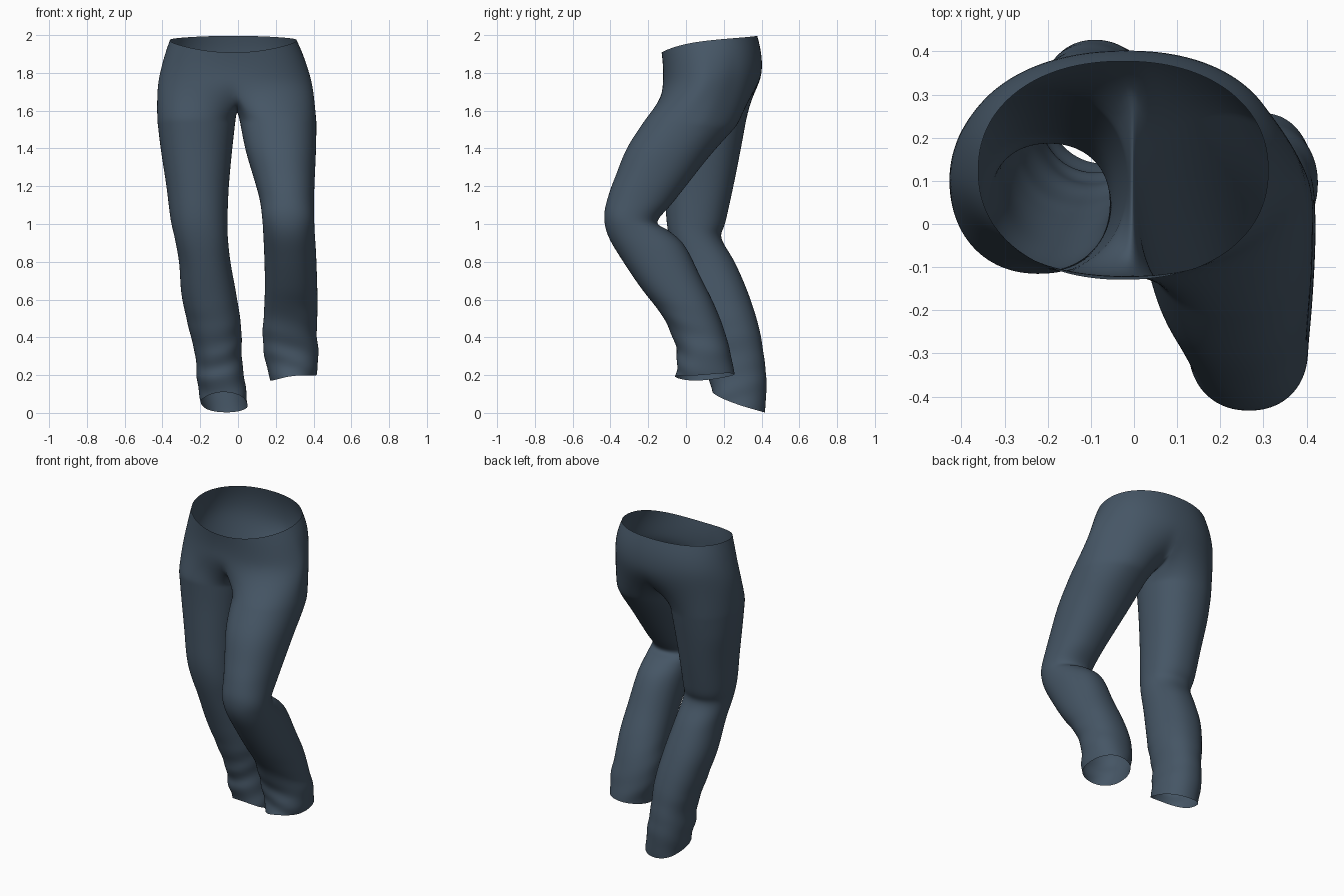
import bpy, bmesh, math
from mathutils import Vector

if "Cube" in bpy.data.objects:
    bpy.data.objects.remove(bpy.data.objects["Cube"])

HALF, CROTCH = 22, 8          # edges around half the hips / along the crotch seam
OPEN = math.radians(140)      # share of each leg ring fed by the hips

# Ring: front y, front z, back y, back z, low x, high x
TORSO = [
    (-.130, 1.908, .378, 1.996, -.362, .312),
    (-.124, 1.860, .397, 1.925, -.388, .348),
    (-.120, 1.790, .407, 1.830, -.415, .382),
    (-.126, 1.710, .390, 1.725, -.433, .407),
]
BENT_LEG = [   # inner x, outer x in the last two columns
    (-.205, 1.570, .280, 1.530, .008, .417),
    (-.310, 1.410, .135, 1.370, .040, .414),
    (-.372, 1.260, .012, 1.215, .085, .407),
    (-.412, 1.150, -.075, 1.105, .115, .403),
    (-.434, 1.045, -.152, 1.010, .128, .404),
    (-.415, .940, -.090, .965, .133, .407),
    (-.340, .810, -.005, .885, .138, .414),
    (-.235, .655, .080, .715, .142, .420),
    (-.130, .520, .150, .575, .138, .422),
    (-.072, .400, .203, .440, .130, .418),
    (-.046, .300, .237, .315, .140, .427),
    (-.058, .196, .258, .204, .172, .416),
]
STRAIGHT_LEG = [
    (-.118, 1.570, .318, 1.540, -.012, -.430),
    (-.112, 1.400, .290, 1.390, -.030, -.410),
    (-.110, 1.200, .252, 1.200, -.048, -.380),
    (-.106, 1.040, .210, 1.010, -.055, -.358),
    (-.088, .920, .188, .925, -.053, -.335),
    (-.050, .780, .258, .800, -.038, -.312),
    (.000, .620, .332, .630, -.008, -.300),
    (.055, .450, .388, .450, .018, -.262),
    (.100, .310, .415, .290, .020, -.226),
    (.118, .205, .428, .150, .036, -.218),
    (.136, .112, .418, .003, .052, -.196),
]


def ring_point(r, a, lift=0.0, roll=0.0):
    """Point of a tilted, slightly squared ellipse; a = -90 deg is the front."""
    fy, fz, by, bz, x0, x1 = r
    sq = lambda v: math.copysign(abs(v) ** .92, v)
    c, s = sq(math.cos(a)), sq(math.sin(a))
    p = Vector(((x0 + x1) / 2 + (x1 - x0) / 2 * c,
                (fy + by) / 2 + (by - fy) / 2 * s,
                (fz + bz) / 2 + (bz - fz) / 2 * s + lift * c * c * (1 - .8 * s) + roll * c))
    # slimmer rear corners of the seat
    w = max(0, 1 - abs(p.z - 1.67) / .3) * max(0, min(1, (p.y - .10) / .16))
    p.x *= 1 - (.19 if p.x > 0 else .05) * w
    return p


def refine(keys, steps):
    """Catmull-Rom in-betweens of the ring measurements."""
    out = []
    for i in range(len(keys) - 1):
        p = [keys[max(0, min(len(keys) - 1, i + k))] for k in (-1, 0, 1, 2)]
        for n in range(steps):
            t = n / steps
            out.append(tuple(.5 * (2 * b + (c - a) * t + (2 * a - 5 * b + 4 * c - d) * t * t
                                   + (3 * b - a - 3 * c + d) * t ** 3) for a, b, c, d in zip(*p)))
    return out + [keys[-1]]


def bridge(bm, a, b):
    n = len(a)
    for i in range(n):
        bm.faces.new((a[i], a[(i + 1) % n], b[(i + 1) % n], b[i]))


bm = bmesh.new()

# Waist and seat
loop = None
for k, r in enumerate(TORSO):
    new = [bm.verts.new(ring_point(r, -math.pi / 2 + math.pi * i / HALF, (.02, .01, 0, 0)[k]))
           for i in range(2 * HALF)]
    if loop:
        bridge(bm, loop, new)
    loop = new

# Crotch seam, hanging from the front centre to the back centre
front, back = loop[0], loop[HALF]
seam = []
for i in range(1, CROTCH):
    a = math.pi * i / CROTCH
    p = back.co.lerp(front.co, (1 - math.cos(a)) / 2)
    p.z -= .115 * math.sin(a)
    p.x = -.005
    seam.append(bm.verts.new(p))


# Legs, with soft slanted folds gathering towards the sagging hems
def leg(keys, hip_half, seed, sag, roll):
    prev = hip_half + seam
    rings = refine(keys, 4)
    for k, r in enumerate(rings):
        mid = ring_point(r, 0).lerp(ring_point(r, math.pi), .5)
        end = max(0, k / (len(rings) - 1) - .8) / .2
        new = []
        for i in range(HALF + CROTCH):
            if i <= HALF:
                a = -OPEN + 2 * OPEN * i / HALF
            else:
                a = OPEN + (2 * math.pi - 2 * OPEN) * (i - HALF) / CROTCH
            p = ring_point(r, a, -sag * end, roll * end)
            fold = max(0, min(1, (.62 - p.z) / .4))
            wave = math.sin(p.z * 50 + 2.8 * math.sin(a + seed) + seed) * (.7 + .3 * math.sin(2 * a + p.z * 17))
            p += (p - mid) * (.055 * fold * wave * (.6 - .4 * math.sin(a)))
            p.z = max(p.z, .001)
            new.append(bm.verts.new(p))
        bridge(bm, prev, new)
        prev = new


leg(BENT_LEG, loop[:HALF + 1], 1.0, .012, .014)
leg(STRAIGHT_LEG, [loop[0]] + loop[:HALF - 1:-1], 2.6, .010, .004)

bmesh.ops.recalc_face_normals(bm, faces=bm.faces)
mesh = bpy.data.meshes.new("trousers")
bm.to_mesh(mesh)
bm.free()
trousers = bpy.data.objects.new("trousers", mesh)
bpy.context.collection.objects.link(trousers)

# Cloth colour
cloth = bpy.data.materials.new("slate blue cloth")
cloth.diffuse_color = (.060, .092, .130, 1)
cloth.use_nodes = True
cloth.node_tree.nodes["Principled BSDF"].inputs["Base Color"].default_value = cloth.diffuse_color
mesh.materials.append(cloth)
for f in mesh.polygons:
    f.use_smooth = True

sub = trousers.modifiers.new("smooth cloth", 'SUBSURF')
sub.levels = sub.render_levels = 2
